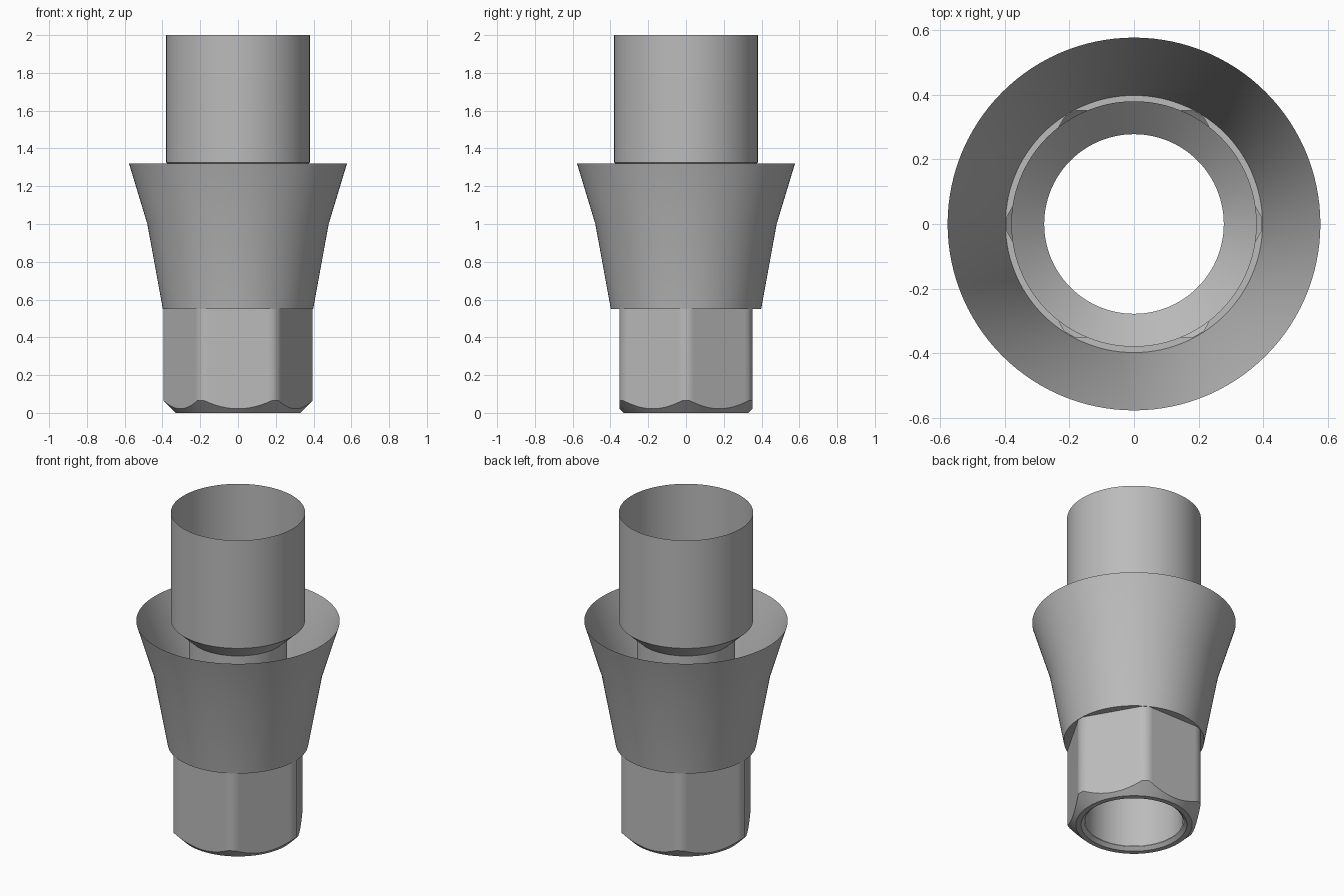
import bpy, bmesh, math

SEGMENTS = 120
CORNER_R = 0.395                              # rounded corners of the hexagon
APOTHEM = CORNER_R * math.cos(math.radians(27))
BASE_R = 0.33                                 # foot of the bottom chamfer
SHOULDER_Z = 0.55

cube = bpy.data.objects.get("Cube")
if cube:
    bpy.data.objects.remove(cube)

metal = bpy.data.materials.new("grey metal")
metal.use_nodes = True
grey = (0.5, 0.5, 0.5, 1)
metal.diffuse_color = grey
metal.node_tree.nodes["Principled BSDF"].inputs["Base Color"].default_value = grey


def circle(radius, z):
    """Ring of constant radius."""
    return lambda a: (radius, z)


def hex_radius(a):
    """Radius of a hexagon with clipped corners, flats facing front and back."""
    off = (a % (math.pi / 3)) - math.pi / 6
    return min(CORNER_R, APOTHEM / math.cos(off))


def loft(name, rings):
    """Skin a stack of closed rings, each giving (radius, z) per angle."""
    bm = bmesh.new()
    loops = []
    for ring in rings:
        loop = []
        for i in range(SEGMENTS):
            a = math.tau * i / SEGMENTS
            r, z = ring(a)
            loop.append(bm.verts.new((r * math.cos(a), r * math.sin(a), z)))
        loops.append(loop)
    for low, high in zip(loops, loops[1:]):
        for i in range(SEGMENTS):
            j = (i + 1) % SEGMENTS
            bm.faces.new((low[i], low[j], high[j], high[i]))
    mesh = bpy.data.meshes.new(name)
    bm.to_mesh(mesh)
    bm.free()
    mesh.materials.append(metal)
    obj = bpy.data.objects.new(name, mesh)
    bpy.context.collection.objects.link(obj)
    bpy.ops.object.select_all(action="DESELECT")
    obj.select_set(True)
    bpy.context.view_layer.objects.active = obj
    bpy.ops.object.shade_smooth_by_angle(angle=math.radians(30))
    return obj


def hex_top(a):
    return hex_radius(a), SHOULDER_Z


def hex_chamfer(a):
    # 45 degree cone cutting the flats gives the scalloped lower edge
    return hex_radius(a), hex_radius(a) - BASE_R


# Hexagonal foot: inner lip, flat rim, cone chamfer and flats
loft("hex_foot", [circle(0.28, 0.02), circle(0.3, 0), circle(BASE_R, 0),
                  hex_chamfer, hex_top])

# Flared collar: thin open sheet with a flat shoulder under it
loft("flared_collar", [hex_top, circle(0.398, SHOULDER_Z), circle(0.48, 1.0),
                       circle(0.577, 1.32)])

# Central bore widening through a cone into the upper sleeve
loft("bore_and_sleeve", [circle(0.278, 0.02), circle(0.278, 1.23),
                         circle(0.38, 1.325), circle(0.38, 2.0)])
